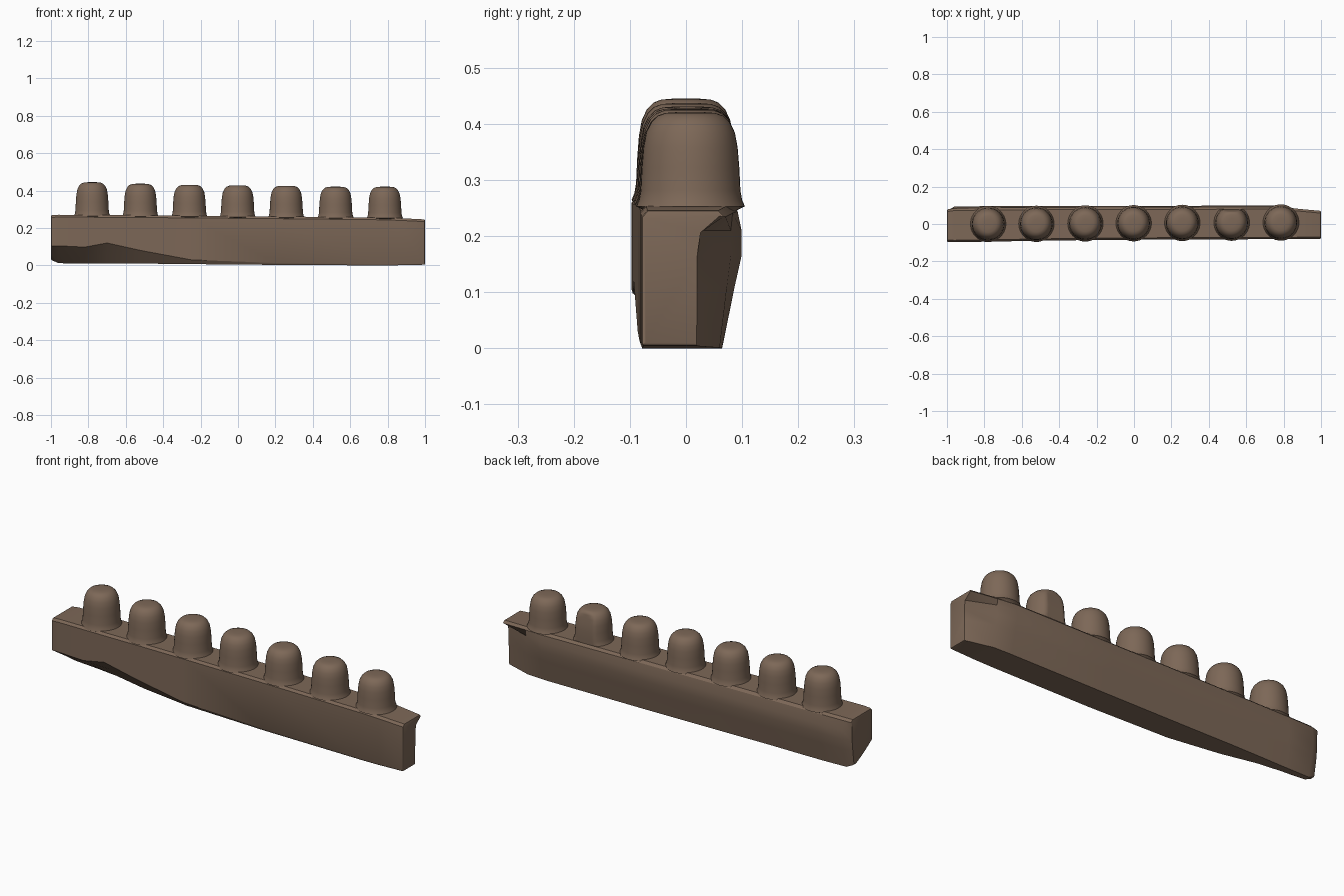
import bpy, bmesh, math

wood = bpy.data.materials.new("weathered brown")
wood.diffuse_color = (0.205, 0.138, 0.096, 1)


def finish(name, bm, angle=35):
    bmesh.ops.recalc_face_normals(bm, faces=bm.faces)
    me = bpy.data.meshes.new(name)
    bm.to_mesh(me)
    bm.free()
    ob = bpy.data.objects.new(name, me)
    bpy.context.collection.objects.link(ob)
    me.materials.append(wood)
    bpy.ops.object.select_all(action='DESELECT')
    ob.select_set(True)
    bpy.context.view_layer.objects.active = ob
    bpy.ops.object.shade_smooth_by_angle(angle=math.radians(angle))
    return ob


# Beam stations: x, front y, top z, bottom z, chip height, chip depth y,
#                back top y, back bulge y, back bottom y
stations = [
    (-1.00, -0.096, 0.268, 0.030, 0.105, 0.035, 0.078, 0.072, 0.055),
    (-0.96, -0.097, 0.271, 0.012, 0.105, 0.035, 0.084, 0.093, 0.062),
    (-0.82, -0.095, 0.270, 0.010, 0.098, 0.025, 0.086, 0.095, 0.064),
    (-0.70, -0.093, 0.269, 0.010, 0.120, 0.010, 0.087, 0.096, 0.065),
    (-0.52, -0.090, 0.268, 0.010, 0.080, -0.030, 0.088, 0.097, 0.065),
    (-0.25, -0.086, 0.266, 0.007, 0.030, -0.066, 0.089, 0.097, 0.065),
    (0.20, -0.083, 0.262, 0.003, 0.014, -0.077, 0.090, 0.097, 0.065),
    (0.76, -0.081, 0.256, 0.000, 0.008, -0.078, 0.092, 0.099, 0.064),
    (0.86, -0.081, 0.253, 0.001, 0.008, -0.078, 0.083, 0.080, 0.060),
    (1.00, -0.079, 0.246, 0.004, 0.010, -0.076, 0.070, 0.020, 0.020),
]

bm = bmesh.new()
rings = []
for x, fy, tz, bz, cz, cy, bt, bb, bo in stations:
    sec = [(fy + 0.010, tz), (fy, tz - 0.012), (fy, cz),
           (fy * 0.45 + cy * 0.55, bz * 0.55 + cz * 0.45), (cy, bz), (bo, bz),
           (bo * 0.35 + bb * 0.65, 0.11), (bb, 0.165), (bb, 0.21),
           (bt, tz - 0.012), (bt - 0.012, tz)]
    rings.append([bm.verts.new((x, y, z)) for y, z in sec])
for a, b in zip(rings, rings[1:]):
    for i in range(len(a)):
        j = (i + 1) % len(a)
        bm.faces.new((a[i], a[j], b[j], b[i]))
caps = [bm.faces.new(rings[0]), bm.faces.new(rings[-1])]
# soften the end edges
edges = list({e for f in caps for e in f.edges})
bmesh.ops.bevel(bm, geom=edges, offset=0.006, segments=2, affect='EDGES', profile=0.5)
finish("beam", bm, 28)

# Domed pegs: radius and height profile above the beam, height as a fraction
profile = [(0.070, -0.25), (0.076, -0.08), (0.097, -0.02), (0.092, 0.05), (0.089, 0.15),
           (0.087, 0.40), (0.084, 0.62), (0.079, 0.78), (0.070, 0.89),
           (0.058, 0.96), (0.044, 0.99), (0.022, 1.0)]
SIDES = 40
pegs = [(-0.78, 0.000, 0.445), (-0.522, 0.001, 0.437), (-0.26, 0.003, 0.431),
        (-0.002, 0.004, 0.428), (0.258, 0.006, 0.426), (0.522, 0.007, 0.421),
        (0.785, 0.008, 0.421)]
for n, (px, py, top) in enumerate(pegs):
    base = 0.262 - 0.0075 * px
    bm = bmesh.new()
    rings = []
    for r, h in profile:
        ring = []
        for k in range(SIDES):
            a = 2 * math.pi * k / SIDES
            y = py + r * math.sin(a)
            z = base + h * (top - base)
            if n == 5:  # worn flat on the back of one peg
                y = min(y, 0.079 - max(0, h - 0.5) * 0.03)
            ring.append(bm.verts.new((px + r * math.cos(a), y, z)))
        rings.append(ring)
    for a, b in zip(rings, rings[1:]):
        for i in range(SIDES):
            j = (i + 1) % SIDES
            bm.faces.new((a[i], a[j], b[j], b[i]))
    bm.faces.new(rings[0])
    bm.faces.new(rings[-1])
    finish(f"peg_{n + 1}", bm, 60)
